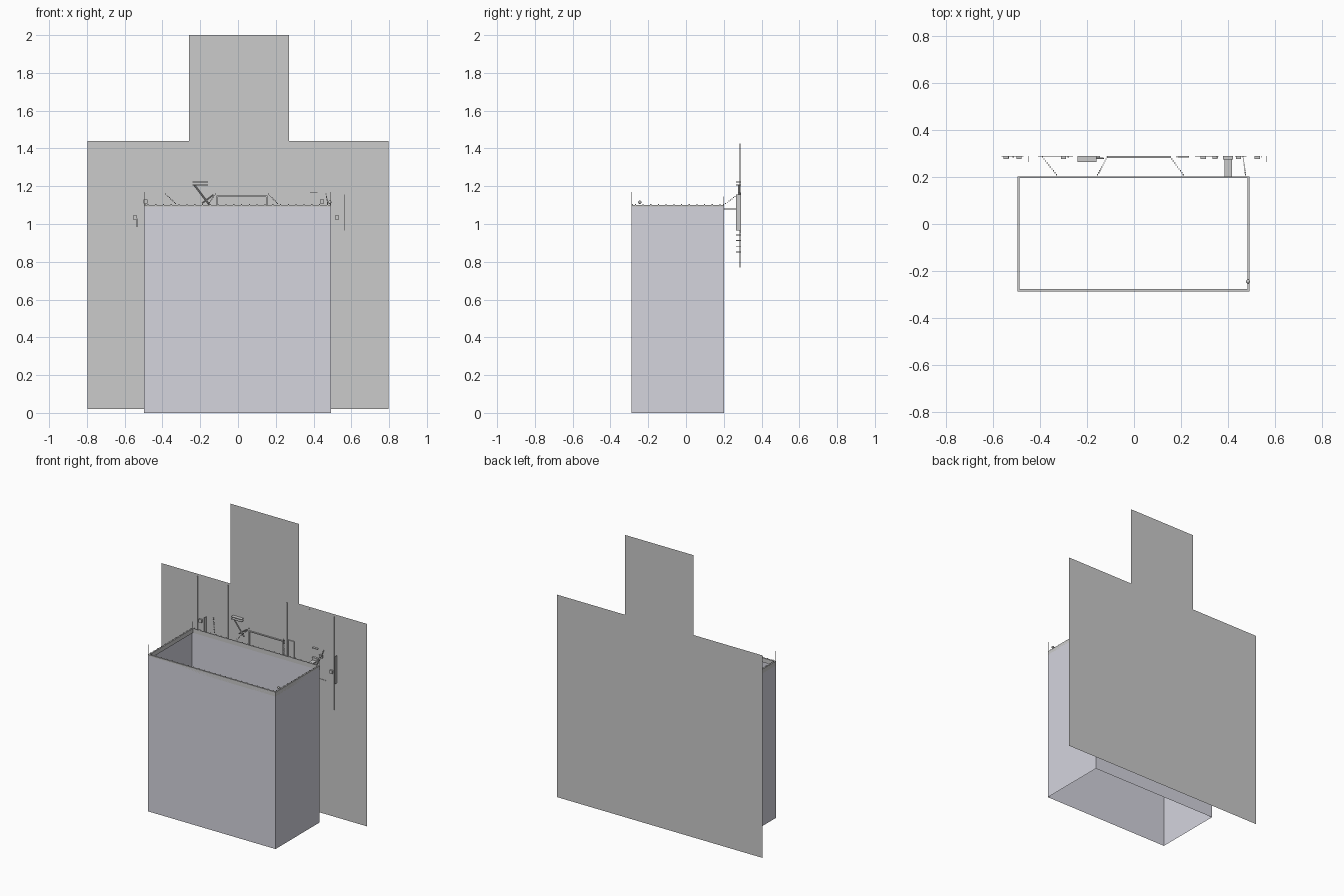
import bpy, bmesh
from mathutils import Vector

if "Cube" in bpy.data.objects:
    bpy.data.objects.remove(bpy.data.objects["Cube"])

X0, X1, Y0, Y1, TOP = -0.497, 0.493, -0.288, 0.20, 1.10
WALL_Y = 0.29

bin_mat = bpy.data.materials.new("bin_grey")
bin_mat.diffuse_color = (0.66, 0.66, 0.73, 1)
bin_mat.use_nodes = True
bin_mat.node_tree.nodes["Principled BSDF"].inputs["Base Color"].default_value = bin_mat.diffuse_color


def finish(name, bm, mat=None):
    me = bpy.data.meshes.new(name)
    bm.to_mesh(me)
    bm.free()
    ob = bpy.data.objects.new(name, me)
    bpy.context.collection.objects.link(ob)
    if mat:
        me.materials.append(mat)
    return ob


def add_box(bm, x0, x1, y0, y1, z0, z1):
    vs = bmesh.ops.create_cube(bm, size=1)["verts"]
    for v in vs:
        v.co = Vector(((x0 + x1) / 2 + v.co.x * (x1 - x0),
                       (y0 + y1) / 2 + v.co.y * (y1 - y0),
                       (z0 + z1) / 2 + v.co.z * (z1 - z0)))


def boxes(name, specs, mat=None):
    bm = bmesh.new()
    for s in specs:
        add_box(bm, *s)
    return finish(name, bm, mat)


def frame(x0, x1, z0, z1, y0, y1, t):
    """Four bars of an upright rectangular frame."""
    return [(x0, x1, y0, y1, z1 - t, z1), (x0, x1, y0, y1, z0, z0 + t),
            (x0, x0 + t, y0, y1, z0, z1), (x1 - t, x1, y0, y1, z0, z1)]


# Stepped flat panel behind everything
bm = bmesh.new()
outline = [(-0.797, 0.02), (0.797, 0.02), (0.797, 1.44), (0.27, 1.44),
           (0.27, 2.0), (-0.26, 2.0), (-0.26, 1.44), (-0.797, 1.44)]
bm.faces.new([bm.verts.new((x, WALL_Y, z)) for x, z in outline])
finish("back_panel", bm)

# Thin walled body, open at top and bottom
bm = bmesh.new()
ring = [(X0, Y0), (X1, Y0), (X1, Y1), (X0, Y1)]
lo = [bm.verts.new((x, y, 0)) for x, y in ring]
hi = [bm.verts.new((x, y, TOP - 0.01)) for x, y in ring]
for i in range(4):
    j = (i + 1) % 4
    bm.faces.new((lo[i], lo[j], hi[j], hi[i]))
finish("body_walls", bm, bin_mat)

# Rim: narrow lip on the inside of the walls
t = 0.010
boxes("rim", [(X0, X1, Y0, Y0 + t, TOP - 0.03, TOP),
              (X0, X1, Y1 - 0.004, Y1 + 0.002, TOP - 0.03, TOP),
              (X0, X0 + t, Y0, Y1, TOP - 0.03, TOP),
              (X1 - t, X1, Y0, Y1, TOP - 0.03, TOP)])

# Small studs along the rim
studs = []
for i in range(24):
    x = X0 + 0.02 + i * (X1 - X0 - 0.04) / 23
    studs += [(x - .003, x + .003, y, y + .004, TOP, TOP + .006) for y in (Y0 + .003, Y1 - .004)]
for i in range(12):
    y = Y0 + 0.02 + i * (Y1 - Y0 - 0.04) / 11
    studs += [(x, x + .004, y - .003, y + .003, TOP, TOP + .006) for x in (X0 + .003, X1 - .007)]
boxes("rim_studs", studs)

# Corner pins and the small knob on the right rim
boxes("corner_pins", [(x, x + .002, y, y + .002, TOP, z)
                      for x in (X0, X1 - .002)
                      for y, z in ((Y0, 1.17), (Y1 - .002, 1.145))])
bm = bmesh.new()
bmesh.ops.create_uvsphere(bm, u_segments=10, v_segments=6, radius=0.009)
bmesh.ops.translate(bm, verts=bm.verts, vec=(0.486, -0.245, 1.115))
finish("rim_knob", bm)

# Tall rods on the panel
boxes("wall_rods", [(x - w, x + w, WALL_Y - .006, WALL_Y - .001, 0.77, 1.425)
                    for x, w in ((-.515, .003), (-.28, .003), (.18, .0012),
                                 (.355, .003), (.545, .0012))])

# Upright plates standing off the panel
boxes("side_plates", [(x - .001, x + .001, .265, WALL_Y, .965, 1.157) for x in (-.45, .565)])

# Small square pegs
pegs = [(-.545, 1.034), (-.49, 1.12), (-.30, 1.0), (-.155, 1.0), (.295, 1.0),
        (.345, 1.0), (.445, 1.12), (.525, 1.034)]
boxes("pegs", [(x - .011, x + .011, .278, WALL_Y, z - .011, z + .011) for x, z in pegs])
boxes("left_latch", [(-.538, -.533, .28, WALL_Y, .985, 1.03)])

# Outlined frames on the panel
boxes("wide_frame", frame(-.115, .155, .97, 1.15, .282, WALL_Y, .006))
boxes("narrow_frame", frame(.185, .235, .97, 1.167, .284, WALL_Y, .005))

# Short rack with rungs
rungs = [(-.24, -.16, .265, WALL_Y, z, z + .004) for z in (.85, .88, .91, .94, 1.205, 1.22)]
boxes("rack_rungs", rungs)


def beads(name, a, b, n, r):
    """Row of tiny cubes between two points."""
    a, b = Vector(a), Vector(b)
    pts = [a.lerp(b, i / (n - 1)) for i in range(n)]
    return boxes(name, [(p.x - r, p.x + r, p.y - r, p.y + r, p.z - r, p.z + r) for p in pts])


def rod(name, a, b, r):
    a, b = Vector(a), Vector(b)
    bm = bmesh.new()
    bmesh.ops.create_cone(bm, segments=6, radius1=r, radius2=r, depth=(b - a).length, cap_ends=True)
    ob = finish(name, bm)
    ob.location = (a + b) / 2
    ob.rotation_euler = (b - a).to_track_quat('Z', 'Y').to_euler()


rod("rack_brace", (-.23, .28, 1.205), (-.15, .28, 1.10), .004)
rod("rack_brace_cross", (-.19, .28, 1.11), (-.13, .28, 1.155), .003)

# Dotted chains from the panel to the body
for i, (xa, xb) in enumerate(((-.39, -.33), (-.115, -.155), (.155, .21), (.465, .475))):
    beads(f"chain_{i + 1}", (xa, .285, 1.165), (xb, .21, 1.108), 10, .0025)

# Bracket tying the body to the panel
boxes("bracket", [(.385, .418, Y1, WALL_Y, 1.077, 1.083),
                  (.38, .422, .275, WALL_Y, 1.164, 1.168),
                  (.38, .422, .275, WALL_Y, 1.06, 1.10)])

# Thin horizontal rails on the panel
boxes("wall_rails", [(a, b, .287, WALL_Y, .955, .959)
                     for a, b in ((-.565, -.47), (-.41, -.26), (.26, .36), (.43, .48))])
